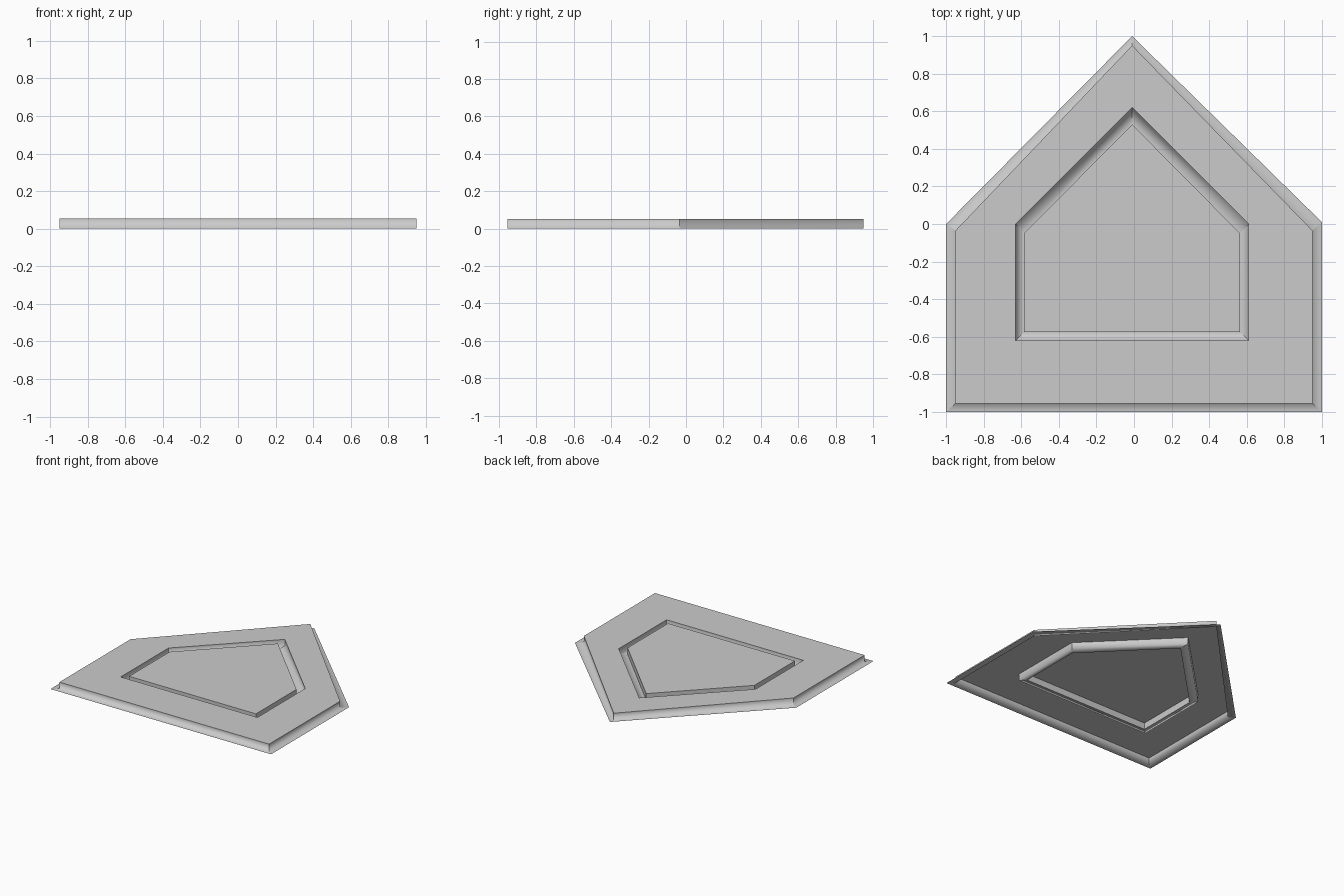
import bpy
import bmesh

if "Cube" in bpy.data.objects:
    bpy.data.objects.remove(bpy.data.objects["Cube"], do_unlink=True)

TOP = 0.053

grey = bpy.data.materials.new("plate_grey")
grey.use_nodes = True
colour = (0.6, 0.6, 0.6, 1.0)
grey.diffuse_color = colour
grey.node_tree.nodes["Principled BSDF"].inputs["Base Color"].default_value = colour


def pentagon(left, right, bottom, left_shoulder, right_shoulder, apex):
    """Five-sided outline, counter-clockwise from the front left corner."""
    return [(left, bottom), (right, bottom), (right, right_shoulder),
            (-0.01, apex), (left, left_shoulder)]


outer_edge = pentagon(-1, 1, -1, 0, 0.01, 1)
plate_edge = pentagon(-0.95, 0.95, -0.955, -0.035, -0.035, 0.95)
groove_edge = pentagon(-0.63, 0.61, -0.62, 0, 0, 0.62)
panel_edge = pentagon(-0.585, 0.565, -0.575, -0.05, -0.05, 0.53)


def sheet(name, levels, cap=False):
    """Join successive outlines, given as (outline, z), into one thin sheet."""
    bm = bmesh.new()
    rings = [[bm.verts.new((x, y, z)) for x, y in outline] for outline, z in levels]
    for a, b in zip(rings, rings[1:]):
        for i in range(len(a)):
            j = (i + 1) % len(a)
            bm.faces.new((a[i], a[j], b[j], b[i]))
    if cap:
        bm.faces.new(rings[-1])
    bm.normal_update()
    # blend flange into wall, keep corners and the top level crisp
    for face in bm.faces:
        face.smooth = True
    for edge in bm.edges:
        along_foot = any(edge.verts[0] in r and edge.verts[1] in r for r in rings)
        at_top = min(v.co.z for v in edge.verts) > TOP / 2
        edge.smooth = along_foot and not at_top
    mesh = bpy.data.meshes.new(name)
    bm.to_mesh(mesh)
    bm.free()
    mesh.materials.append(grey)
    obj = bpy.data.objects.new(name, mesh)
    bpy.context.collection.objects.link(obj)
    return obj


# Thin flange, upright wall and top of the raised border
sheet("raised_border", [(outer_edge, 0), (plate_edge, 0), (plate_edge, TOP), (groove_edge, TOP)])

# Recessed groove: inward wall and floor
sheet("groove", [(groove_edge, TOP), (groove_edge, 0), (panel_edge, 0)])

# Raised centre panel, open underneath
sheet("centre_panel", [(panel_edge, 0), (panel_edge, TOP)], cap=True)
